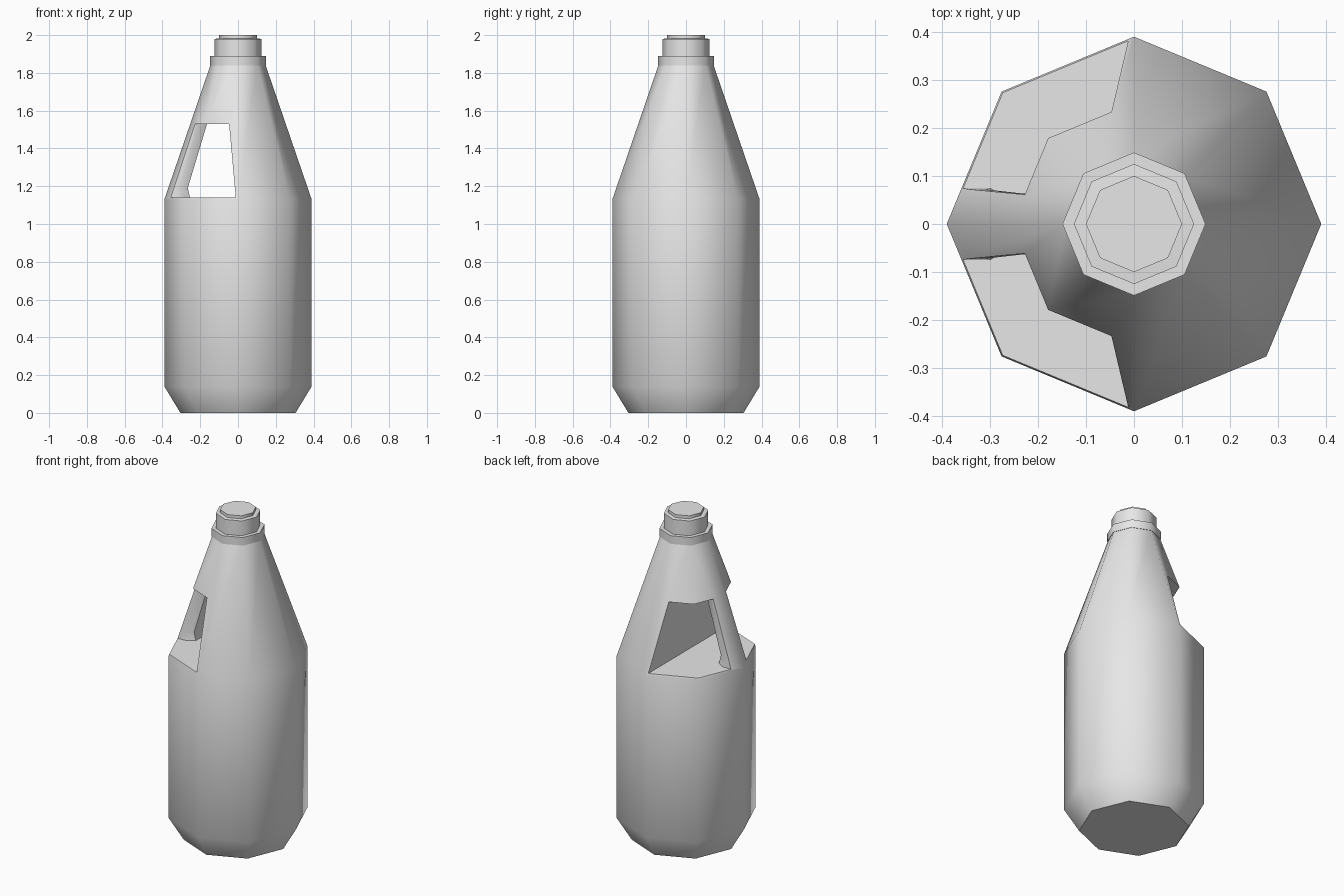
import bpy, bmesh, math

cube = bpy.data.objects.get("Cube")
if cube:
    bpy.data.objects.remove(cube, do_unlink=True)

grey = bpy.data.materials.new("plain grey")
grey.use_nodes = True
grey.diffuse_color = (0.8, 0.8, 0.8, 1)
grey.node_tree.nodes["Principled BSDF"].inputs["Base Color"].default_value = (0.8, 0.8, 0.8, 1)


def loft(name, rings):
    """Closed solid through rings of matching points, capped at both ends."""
    bm = bmesh.new()
    loops = [[bm.verts.new(p) for p in ring] for ring in rings]
    n = len(loops[0])
    for low, high in zip(loops, loops[1:]):
        for i in range(n):
            j = (i + 1) % n
            bm.faces.new((low[i], low[j], high[j], high[i]))
    bm.faces.new(loops[0][::-1])
    bm.faces.new(loops[-1])
    bmesh.ops.recalc_face_normals(bm, faces=bm.faces)
    mesh = bpy.data.meshes.new(name)
    bm.to_mesh(mesh)
    bm.free()
    obj = bpy.data.objects.new(name, mesh)
    mesh.materials.append(grey)
    bpy.context.collection.objects.link(obj)
    return obj


def octagon(r, z):
    return [(r * math.cos(k * math.pi / 4), r * math.sin(k * math.pi / 4), z) for k in range(8)]


def activate(obj):
    bpy.ops.object.select_all(action='DESELECT')
    obj.select_set(True)
    bpy.context.view_layer.objects.active = obj


def subtract(obj, cutter):
    """Cut one solid from another and discard the cutter."""
    mod = obj.modifiers.new("cut", 'BOOLEAN')
    mod.operation = 'DIFFERENCE'
    mod.solver = 'EXACT'
    mod.object = cutter
    activate(obj)
    bpy.ops.object.modifier_apply(modifier=mod.name)
    bpy.data.objects.remove(cutter, do_unlink=True)


def smooth(obj):
    activate(obj)
    bpy.ops.object.shade_smooth_by_angle(angle=math.radians(55))


# Eight-sided bottle with a chamfered foot and tapering shoulder
bottle = loft("bottle_body", [octagon(r, z) for r, z in
              [(0.305, 0), (0.39, 0.14), (0.39, 1.13), (0.143, 1.85)]])

# Handle opening: a block with a sloping inner wall
opening = loft("handle_opening", [
    [(-0.6, -0.6, z), (x, -0.6, z), (x, 0.6, z), (-0.6, 0.6, z)]
    for x, z in [(-0.012, 1.14), (-0.047, 1.53)]])


# Grip left standing inside the opening, widening at its base
def grip_ring(side, inner, w, z):
    return [(-0.8, -w, z), (side, -w, z), (inner, -0.6 * w, z),
            (inner, 0.6 * w, z), (side, w, z), (-0.8, w, z)]


grip = loft("grip_core", [
    grip_ring(-0.29, -0.245, 0.076, 1.10),
    grip_ring(-0.31, -0.266, 0.072, 1.19),
    grip_ring(-0.20, -0.152, 0.060, 1.57)])
subtract(opening, grip)
subtract(bottle, opening)
smooth(bottle)

# Neck ring and screw cap
collar = loft("neck_collar", [octagon(0.149, z) for z in (1.84, 1.89)])
smooth(collar)
cap = loft("cap", [octagon(r, z) for r, z in
           [(0.125, 1.88), (0.125, 1.98), (0.1, 1.982), (0.1, 2.0)]])
smooth(cap)
